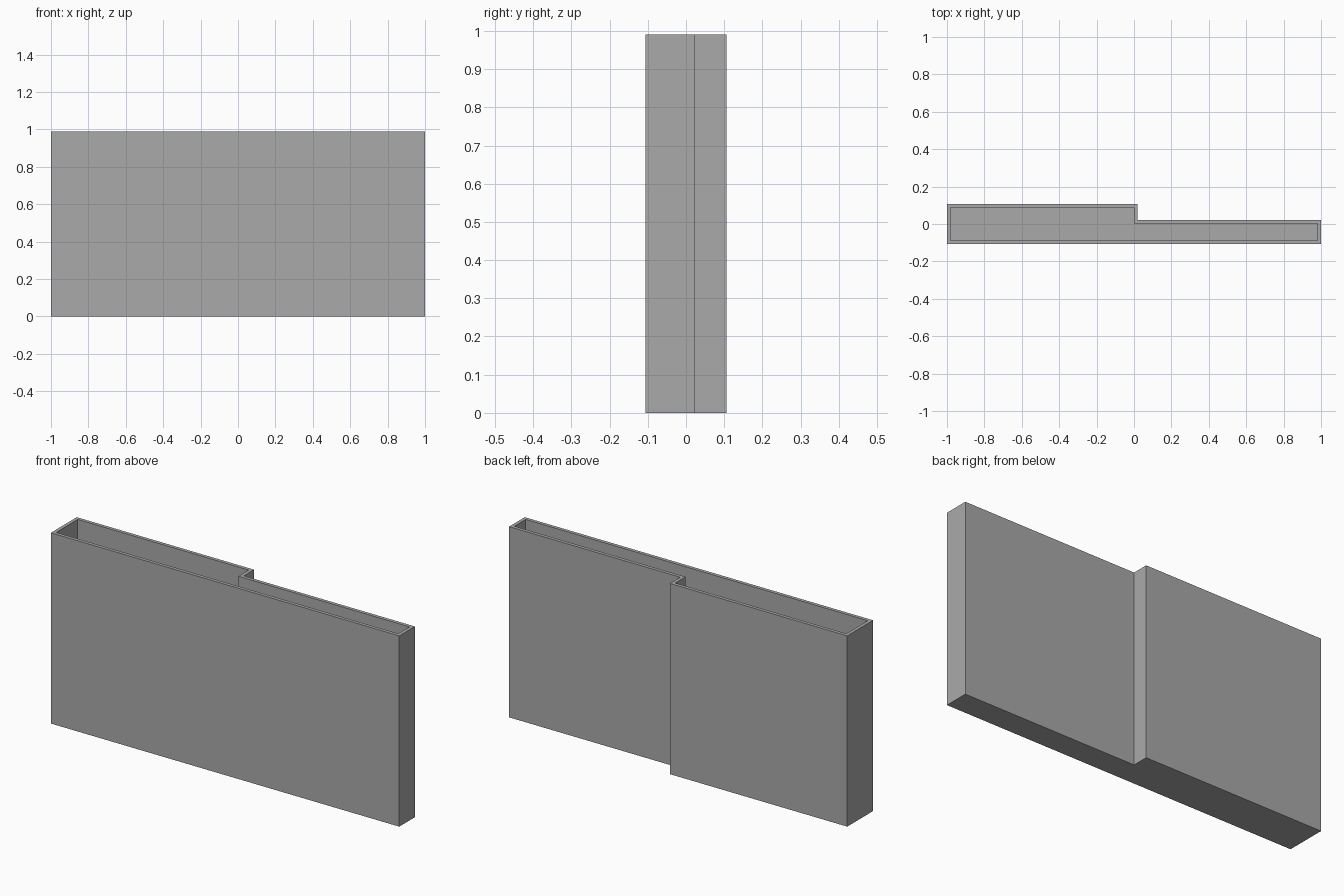
import bpy
import bmesh

cube = bpy.data.objects.get("Cube")
if cube:
    bpy.data.objects.remove(cube, do_unlink=True)

HEIGHT, WALL = 0.99, 0.018
X, Y = 1.0, 0.106
STEP_X, STEP_Y = 0.018, 0.022


def outline(inset):
    """Stepped footprint, counter-clockwise, moved inwards by inset."""
    left, right = -X + inset, X - inset
    front, back = -Y + inset, Y - inset
    sx, sy = STEP_X - inset, STEP_Y - inset
    return [(left, front), (right, front), (right, sy),
            (sx, sy), (sx, back), (left, back)]


def ring(bm, inset, z):
    return [bm.verts.new((x, y, z)) for x, y in outline(inset)]


# Plain grey
grey = bpy.data.materials.new("plain_grey")
grey.use_nodes = True
colour = (0.4, 0.4, 0.4, 1.0)
grey.diffuse_color = colour
grey.node_tree.nodes["Principled BSDF"].inputs["Base Color"].default_value = colour

# Open-topped stepped tray: outer walls, rim, inner walls
bm = bmesh.new()
rings = [ring(bm, 0, 0), ring(bm, 0, HEIGHT),
         ring(bm, WALL, HEIGHT), ring(bm, WALL, WALL)]
for low, high in zip(rings, rings[1:]):
    for i in range(len(low)):
        j = (i + 1) % len(low)
        bm.faces.new((low[i], low[j], high[j], high[i]))

# Underside and inner floor
bm.faces.new(rings[0][::-1])
bm.faces.new(rings[-1])

mesh = bpy.data.meshes.new("stepped_container")
bm.to_mesh(mesh)
bm.free()
mesh.materials.append(grey)
container = bpy.data.objects.new("stepped_container", mesh)
bpy.context.collection.objects.link(container)
